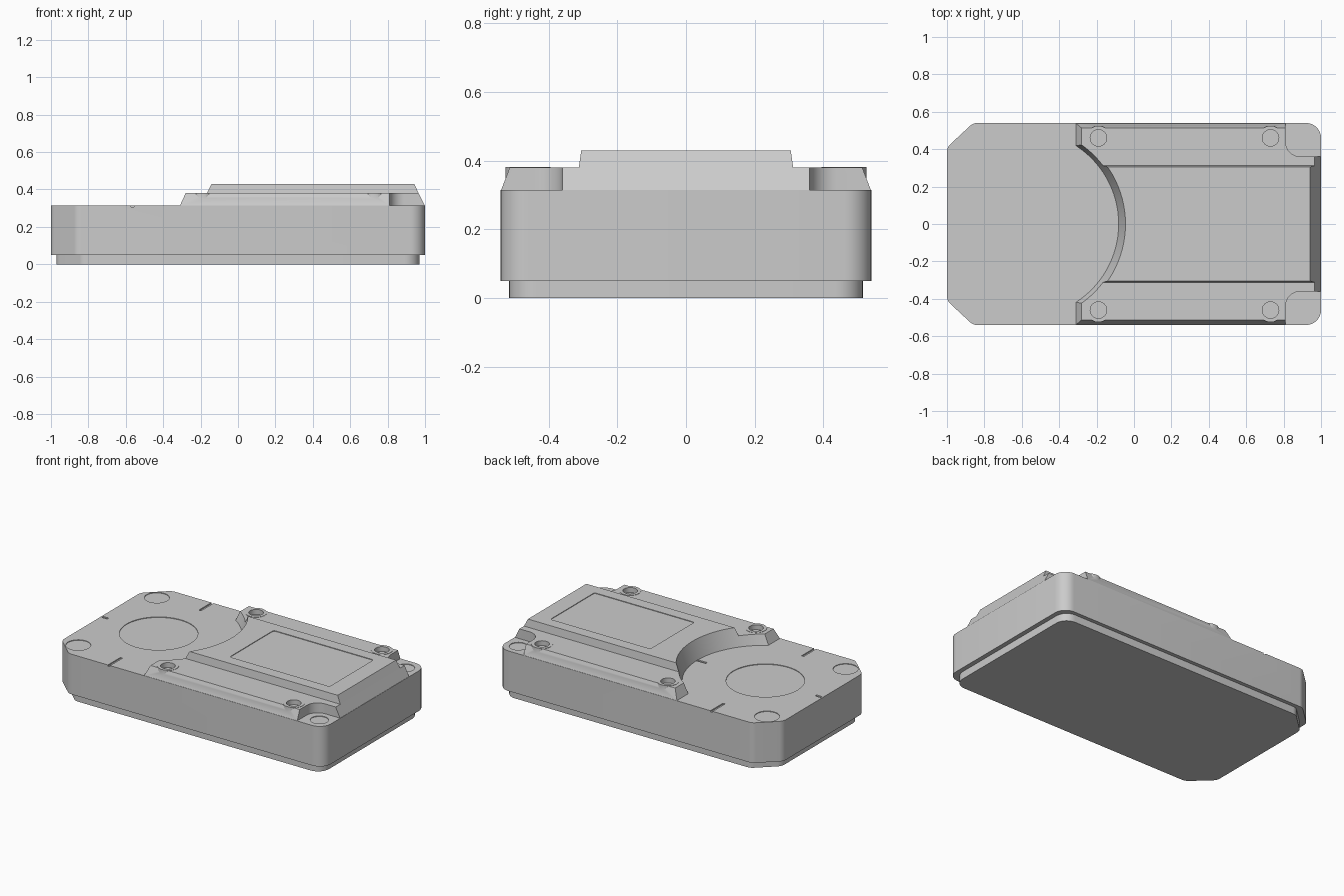
import bpy
import bmesh
import math
from mathutils import Vector

if "Cube" in bpy.data.objects:
    bpy.data.objects.remove(bpy.data.objects["Cube"])

GREY = (0.6, 0.6, 0.6, 1)
grey = bpy.data.materials.new("housing grey")
grey.use_nodes = True
grey.diffuse_color = GREY
grey.node_tree.nodes["Principled BSDF"].inputs["Base Color"].default_value = GREY

CASE_Z, DECK_Z, TOP_Z = 0.315, 0.38, 0.43


def loft(name, bottom, top, z0, z1):
    """Closed solid between two outlines with the same number of points."""
    bm = bmesh.new()
    low = [bm.verts.new((x, y, z0)) for x, y in bottom]
    high = [bm.verts.new((x, y, z1)) for x, y in top]
    n = len(low)
    bm.faces.new(low[::-1])
    bm.faces.new(high)
    for i in range(n):
        j = (i + 1) % n
        bm.faces.new((low[i], low[j], high[j], high[i]))
    bmesh.ops.recalc_face_normals(bm, faces=bm.faces)
    mesh = bpy.data.meshes.new(name)
    bm.to_mesh(mesh)
    bm.free()
    obj = bpy.data.objects.new(name, mesh)
    bpy.context.collection.objects.link(obj)
    mesh.materials.append(grey)
    return obj


def rounded(corners, steps=8):
    """Outline from (x, y, radius) corners, each replaced by an arc."""
    out = []
    for i, (x, y, r) in enumerate(corners):
        p = Vector((x, y))
        a = (Vector(corners[i - 1][:2]) - p).normalized()
        b = (Vector(corners[(i + 1) % len(corners)][:2]) - p).normalized()
        half = a.angle(b) / 2
        centre = p + (a + b).normalized() * (r / math.sin(half))
        start = p + a * (r / math.tan(half)) - centre
        # Counter-clockwise outlines turn by the outer angle at each corner
        begin, sweep = math.atan2(start.y, start.x), math.pi - 2 * half
        for k in range(steps + 1):
            t = begin + sweep * k / steps
            out.append((centre.x + r * math.cos(t), centre.y + r * math.sin(t)))
    return out


def box(x0, x1, y0, y1, r=0):
    pts = [(x0, y0), (x1, y0), (x1, y1), (x0, y1)]
    return rounded([(*p, r) for p in pts]) if r else pts


def circle(x, y, r, n=48):
    return [(x + r * math.cos(math.tau * i / n), y + r * math.sin(math.tau * i / n))
            for i in range(n)]


def combine(target, tool, operation="DIFFERENCE"):
    mod = target.modifiers.new("cut", "BOOLEAN")
    mod.operation, mod.object, mod.solver = operation, tool, "EXACT"
    bpy.context.view_layer.objects.active = target
    bpy.ops.object.modifier_apply(modifier=mod.name)
    bpy.data.objects.remove(tool)


def cut(target, outline, z0, z1):
    combine(target, loft("cutter", outline, outline, z0, z1))


def case_outline(x, y):
    """Chamfered corners at one end, round corners at the other."""
    return rounded([(-x, -y + 0.13, 0.06), (-x + 0.14, -y, 0.06), (x, -y, 0.08),
                    (x, y, 0.08), (-x + 0.14, y, 0.06), (-x, y - 0.13, 0.06)])


# Bottom plate and main case
plate = loft("bottom_plate", case_outline(0.97, 0.515), case_outline(0.97, 0.515), 0, 0.06)
case = loft("main_case", case_outline(1, 0.54), case_outline(1, 0.54), 0.05, CASE_Z)

# Shallow round and slot marks on the case
SHALLOW = 0.004
cut(case, circle(-0.58, 0, 0.235, 64), CASE_Z - SHALLOW, 0.4)
for side in (-1, 1):
    cut(case, circle(-0.88, side * 0.41, 0.075), CASE_Z - SHALLOW, 0.4)
    cut(case, circle(0.91, side * 0.45, 0.055), CASE_Z - SHALLOW, 0.4)
    ys = sorted((side * 0.41, side * 0.55))
    cut(case, box(-0.573, -0.557, *ys), CASE_Z - 0.008, 0.4)
for x0, x1 in ((-0.99, -0.95), (-0.15, -0.07)):
    cut(case, box(x0, x1, -0.008, 0.008), CASE_Z - 0.008, 0.4)

# Raised deck with sloping edges, screw bosses and corner notches
deck = loft("raised_deck", box(-0.31, 0.998, -0.538, 0.538),
            box(-0.28, 0.966, -0.513, 0.513), CASE_Z, DECK_Z)
for side in (-1, 1):
    ys = sorted((side * 0.36, side * 0.8))
    cut(deck, box(0.81, 1.2, *ys, r=0.08), 0.2, 0.5)
    for x in (-0.19, 0.73):
        ring = circle(x, side * 0.46, 0.065)
        combine(deck, loft("boss", ring, ring, 0.32, DECK_Z + 0.002), "UNION")
        cut(deck, circle(x, side * 0.46, 0.044), DECK_Z - 0.03, 0.5)

# Upper plateau with a shallow rectangular panel
plateau = loft("upper_plateau", box(-0.3, 0.966, -0.312, 0.312),
               box(-0.3, 0.942, -0.305, 0.305), DECK_Z, TOP_Z)
cut(plateau, box(0.1, 0.83, -0.23, 0.23, r=0.015), TOP_Z - SHALLOW, 0.5)

# Conical scoop through both raised levels
for part in (deck, plateau):
    combine(part, loft("scoop", circle(-0.58, 0, 0.466, 96), circle(-0.58, 0, 0.557, 96),
                       0.215, 0.5))

# Smooth the curved walls, keep the edges sharp
for obj in (plate, case, deck, plateau):
    bpy.ops.object.select_all(action="DESELECT")
    obj.select_set(True)
    bpy.context.view_layer.objects.active = obj
    bpy.ops.object.shade_smooth_by_angle(angle=math.radians(25))
